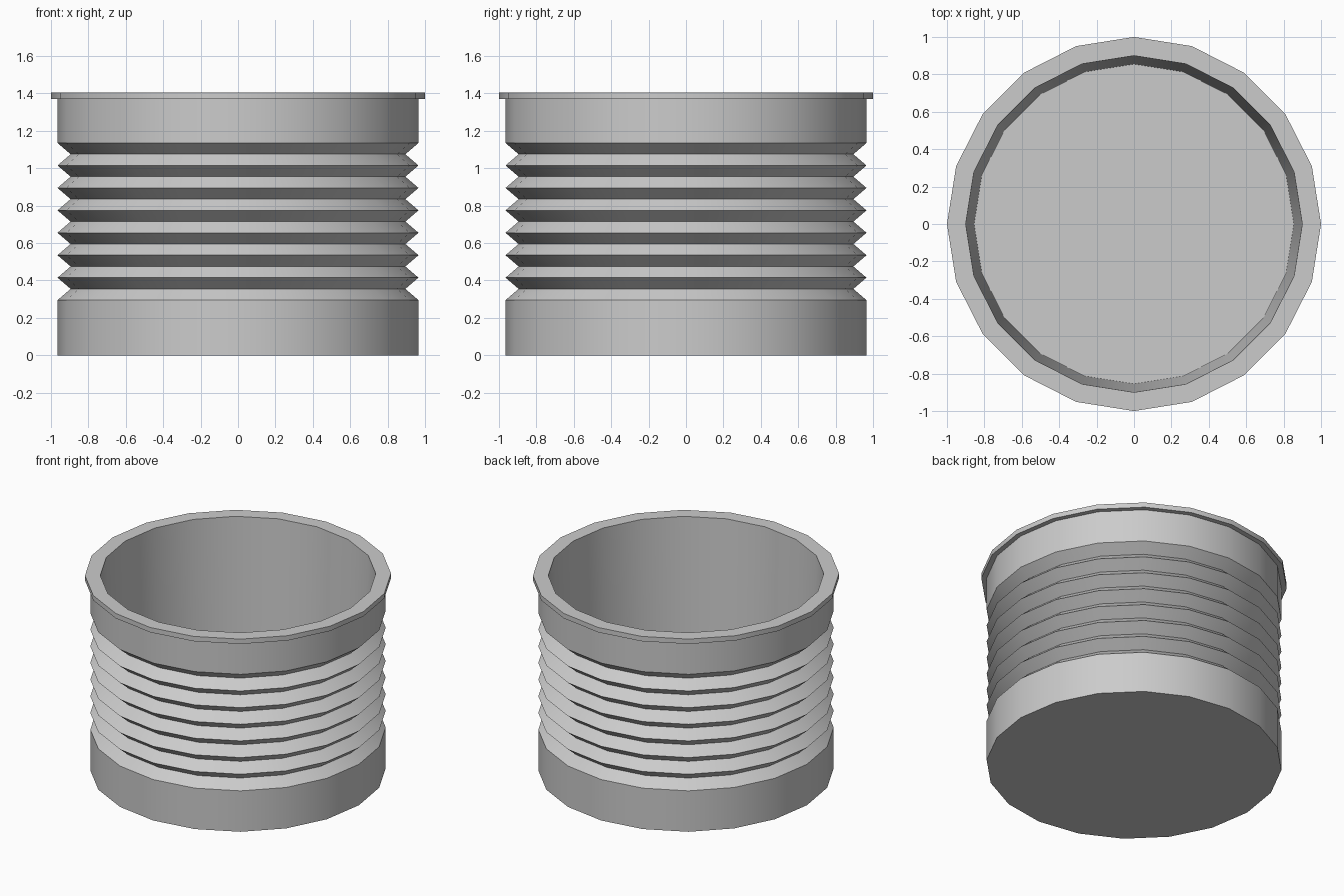
import bpy, bmesh, math

if "Cube" in bpy.data.objects:
    bpy.data.objects.remove(bpy.data.objects["Cube"])

SIDES = 20
R_OUT, R_GROOVE = 0.965, 0.895

# Outer wall profile (radius, height): base band, seven V grooves, upper band
profile = [(R_OUT, 0.0), (R_OUT, 0.295)]
for i in range(7):
    z = 0.295 + 0.12 * i
    profile += [(R_GROOVE, z + 0.06), (R_OUT, z + 0.12)]
# Rim lip, then tapered inner wall down to the floor
profile += [(R_OUT, 1.37), (1.0, 1.37), (1.0, 1.405), (0.9, 1.405), (0.855, 0.06)]

# Lathe the profile
bm = bmesh.new()
rings = []
for r, z in profile:
    rings.append([bm.verts.new((r * math.cos(math.tau * k / SIDES),
                                r * math.sin(math.tau * k / SIDES), z))
                  for k in range(SIDES)])
for a, b in zip(rings, rings[1:]):
    for k in range(SIDES):
        n = (k + 1) % SIDES
        bm.faces.new((a[k], a[n], b[n], b[k]))

# Underside and inner floor
bm.faces.new(rings[0][::-1])
bm.faces.new(rings[-1])
bmesh.ops.recalc_face_normals(bm, faces=bm.faces)

mesh = bpy.data.meshes.new("ribbed_cup")
bm.to_mesh(mesh)
bm.free()
cup = bpy.data.objects.new("ribbed_cup", mesh)
bpy.context.collection.objects.link(cup)

# Smooth around the wall, crisp at grooves and rim
bpy.context.view_layer.objects.active = cup
cup.select_set(True)
bpy.ops.object.shade_smooth_by_angle(angle=math.radians(30))
